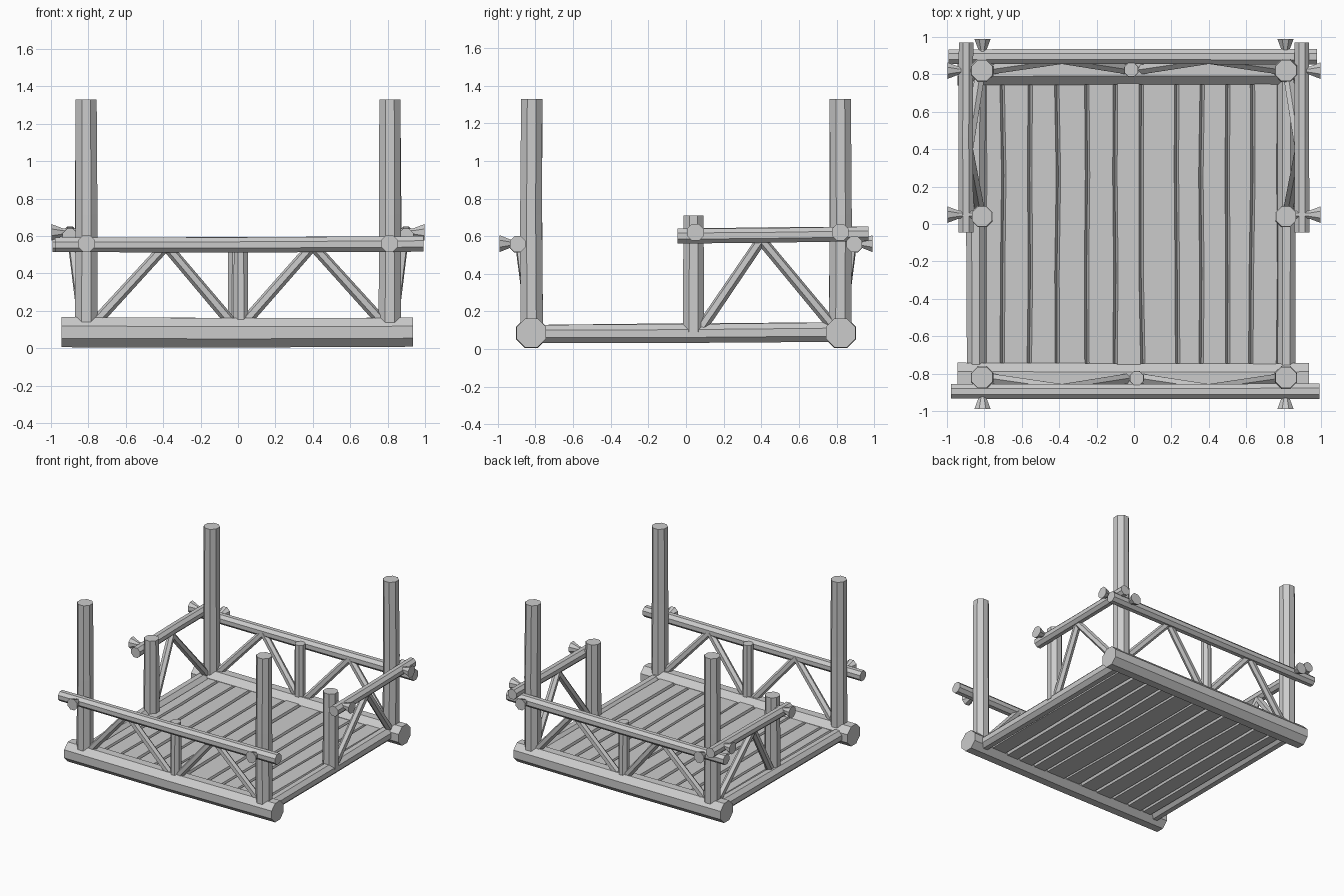
import bpy
import math
import random
from mathutils import Vector

random.seed(4)
cube = bpy.data.objects.get("Cube")
if cube:
    bpy.data.objects.remove(cube, do_unlink=True)

wood = bpy.data.materials.new("grey_wood")
wood.use_nodes = True
GREY = (0.6, 0.6, 0.6, 1)
wood.diffuse_color = GREY
wood.node_tree.nodes["Principled BSDF"].inputs["Base Color"].default_value = GREY


def loft(name, rings):
    """Skin a list of equal rings of points and cap both ends."""
    n = len(rings[0])
    verts = [p for ring in rings for p in ring]
    faces = [tuple(reversed(range(n))), tuple(range(len(verts) - n, len(verts)))]
    for r in range(len(rings) - 1):
        for i in range(n):
            j = (i + 1) % n
            faces.append((r * n + i, r * n + j, (r + 1) * n + j, (r + 1) * n + i))
    mesh = bpy.data.meshes.new(name)
    mesh.from_pydata(verts, [], faces)
    mesh.materials.append(wood)
    obj = bpy.data.objects.new(name, mesh)
    bpy.context.collection.objects.link(obj)
    return obj


def log(name, start, end, radii, stops=None, sides=8, wobble=0.004):
    """Faceted log from start to end; radii are spread along it or set at stops."""
    a, b = Vector(start), Vector(end)
    axis = (b - a).normalized()
    helper = Vector((0, 1, 0)) if abs(axis.z) > 0.9 else Vector((0, 0, 1))
    u = helper.cross(axis).normalized()
    v = axis.cross(u)
    rings = []
    for k, radius in enumerate(radii):
        t = stops[k] if stops else k / (len(radii) - 1)
        centre = a.lerp(b, t)
        if 0 < k < len(radii) - 1:
            centre += (u * random.uniform(-1, 1) + v * random.uniform(-1, 1)) * wobble
        ring = []
        for i in range(sides):
            angle = 2 * math.pi * (i + 0.5) / sides
            ring.append(centre + (u * math.cos(angle) + v * math.sin(angle)) * radius)
        rings.append(ring)
    return loft(name, rings)


def peg(name, start, end):
    """Peg with a head flaring outwards."""
    log(name, start, end, (0.022, 0.022, 0.048), stops=(0, 0.68, 1), wobble=0)


# Front and back sills, rails, braces and pegs
for side, s in (("front", -1), ("back", 1)):
    log(f"{side}_sill", (-0.945, s * 0.822, 0.086), (0.935, s * 0.822, 0.086), (0.087, 0.085, 0.084))
    shift = 0.007 * s
    log(f"{side}_rail", (-0.985 - shift, s * 0.895, 0.553), (0.985 - shift, s * 0.895, 0.558),
        (0.042, 0.044, 0.045))
    mid = -0.015 * s
    log(f"{side}_centre_post", (mid, s * 0.825, 0.1), (mid, s * 0.825, 0.58), (0.043, 0.04))
    for i, (foot, top) in enumerate(((-0.77, -0.385), (-0.03, -0.385), (0.03, 0.4), (0.78, 0.4))):
        log(f"{side}_brace_{i + 1}", (foot, s * 0.825, 0.13), (top, s * 0.88, 0.55), (0.03, 0.028), sides=6)
    for x in (-0.81, 0.81):
        peg(f"{side}_peg", (x, s * 0.8, 0.56), (x, s * 0.99, 0.56))

# Left and right sills, posts, short rails, braces and pegs
for side, s in (("right", -1), ("left", 1)):
    sill_x = -0.845 if s < 0 else 0.815
    log(f"{side}_sill", (sill_x, -0.82, 0.08), (sill_x, 0.82, 0.09), (0.052, 0.054, 0.056))
    for end, y in (("front", -0.82), ("back", 0.82)):
        log(f"{side}_{end}_post", (s * 0.812, y, 0.1), (s * 0.812, y, 1.33), (0.065, 0.063, 0.061))
    log(f"{side}_middle_post", (s * 0.812, 0.04, 0.09), (s * 0.812, 0.04, 0.71), (0.061, 0.058))
    log(f"{side}_rail", (s * 0.898, -0.045, 0.6), (s * 0.898, 0.97, 0.612), (0.043, 0.042, 0.042))
    for i, foot in enumerate((0.08, 0.79)):
        log(f"{side}_brace_{i + 1}", (s * 0.825, foot, 0.11), (s * 0.885, 0.4, 0.58), (0.03, 0.028), sides=6)
    for y in (0.05, 0.82):
        peg(f"{side}_peg", (s * 0.8, y, 0.62), (s * 0.998, y, 0.62))

# Floor planks with chamfered long edges
EDGES = (-0.8, -0.7, -0.555, -0.41, -0.25, -0.1, 0.043, 0.23, 0.363, 0.496, 0.63, 0.773)
bends = [[x + random.uniform(-0.006, 0.006) for _ in range(4)] for x in EDGES]
for i in range(len(EDGES) - 1):
    lift = random.uniform(-0.004, 0.004)
    low, mid, high = 0.05 + lift, 0.085, 0.118 + lift
    rings = []
    for k in range(4):
        y = -0.78 + 1.56 * k / 3
        a, b = bends[i][k], bends[i + 1][k]
        c = 0.012
        rings.append([(a, y, mid), (a + c, y, high), (b - c, y, high),
                      (b, y, mid), (b - c, y, low), (a + c, y, low)])
    plank = loft(f"floor_plank_{i + 1}", rings)
    plank.data.flip_normals()
    plank.data.flip_normals()

# Consistent outward faces
import bmesh
for obj in bpy.context.collection.objects:
    if obj.type == "MESH" and wood.name in obj.data.materials:
        bm = bmesh.new()
        bm.from_mesh(obj.data)
        bmesh.ops.recalc_face_normals(bm, faces=bm.faces)
        bm.to_mesh(obj.data)
        bm.free()
